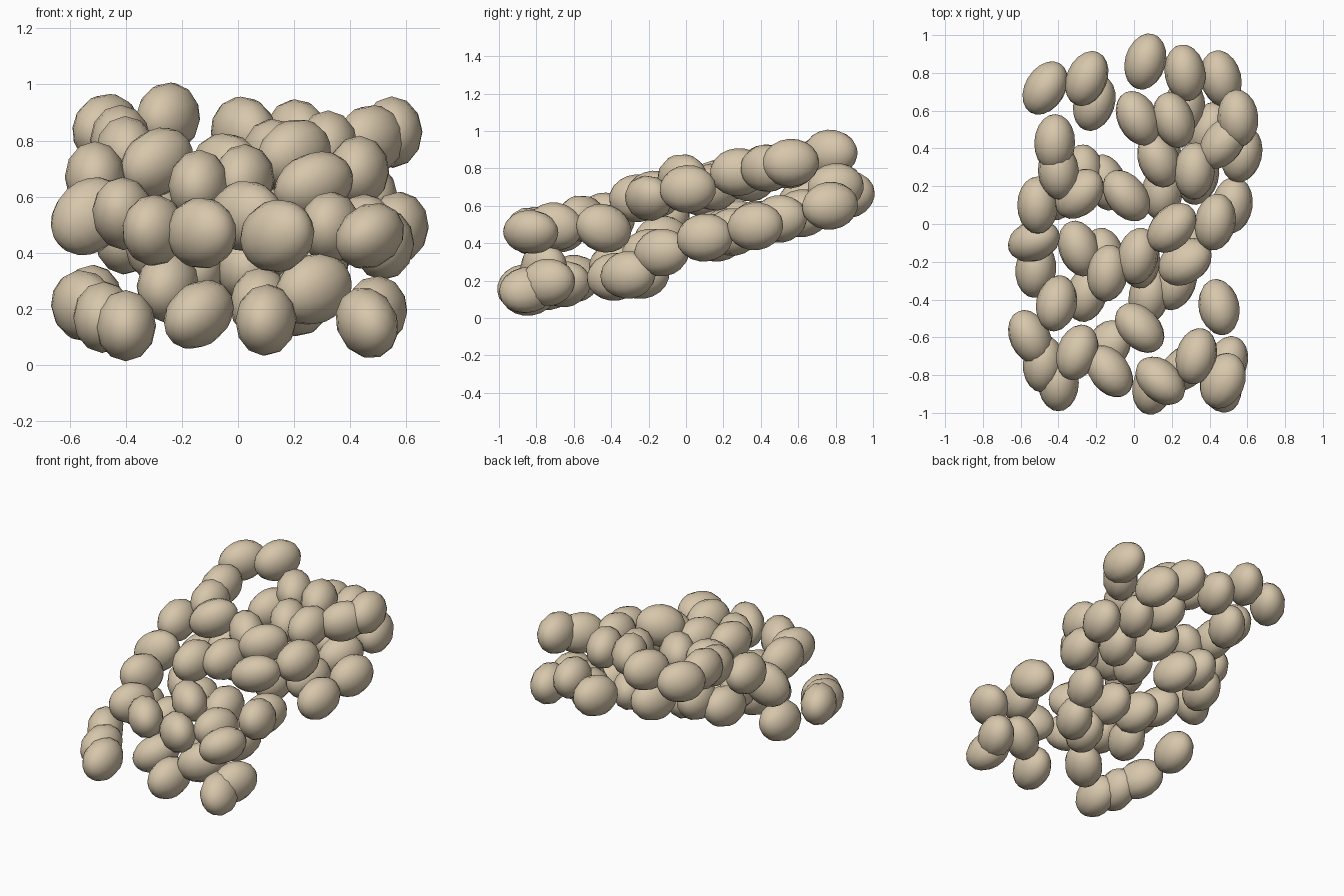
import bpy, math
from mathutils import Matrix, Euler

# Each bead: x, y, z, lean of its long axis toward +x (degrees)
upper = [
    (-.47, .72, .84, 30), (-.25, .77, .88, 22), (.02, .56, .83, -25), (.21, .55, .82, -18),
    (.55, .56, .83, -4), (.47, .43, .80, 35), (-.42, .43, .80, 2), (-.40, .28, .76, -5),
    (-.51, .10, .67, 0), (-.29, .16, .72, 35), (-.04, .15, .70, -38), (.13, .34, .75, -20),
    (.32, .28, .78, 3), (.20, -.02, .75, 42), (.43, .01, .69, 10), (.27, -.20, .64, 48),
    (-.53, -.09, .53, 70), (.02, -.17, .66, 12), (-.14, -.26, .64, 8),
    (-.41, -.42, .54, 12), (.45, -.44, .48, -12), (.03, -.55, .53, -45),
    (-.30, -.68, .48, 20), (-.13, -.78, .47, -38), (.33, -.70, .49, 15), (.47, -.83, .46, 20),
    (.14, -.83, .46, -50)]
lower = [
    (.06, .86, .66, 15), (.27, .80, .70, -8), (.46, .77, .60, -12), (-.21, .64, .62, 18),
    (.27, .62, .56, 0), (.57, .37, .49, 12), (.52, .10, .43, 8), (.15, .17, .43, 5),
    (.34, .25, .46, 15), (.14, .38, .50, -20), (-.15, .22, .46, -15), (-.27, .27, .50, 0),
    (-.40, .17, .45, 10), (-.52, -.24, .23, 5), (-.16, -.17, .35, -10), (-.25, -.37, .28, 15),
    (-.29, -.13, .42, -18), (.08, -.38, .22, 10), (.03, -.19, .35, 0), (.28, -.13, .35, 20),
    (.22, -.31, .23, 20), (-.14, -.65, .18, 20), (-.40, -.84, .14, 0),
    (-.48, -.74, .17, 5), (-.55, -.60, .21, -24), (.10, -.86, .16, 10), (.27, -.76, .27, 50),
    (.46, -.85, .15, -10), (.49, -.74, .19, 20), (.40, .50, .53, 20)]

# Beads visibly tilted in the front view: (x, y) -> (roll, pitch)
tilts = {(-.53, -.09): (0, 42), (.27, -.20): (40, 20), (-.14, -.65): (38, 25),
         (.20, -.02): (18, 12), (-.29, .16): (28, 24), (.47, -.83): (45, 5),
         (.46, -.85): (-20, 14), (.27, -.76): (15, 18), (.14, -.83): (-10, -20),
         (-.41, -.42): (0, -18), (.45, -.44): (0, -18)}

stone = bpy.data.materials.new("stone")
stone.diffuse_color = (.68, .57, .41, 1)


def bead(name, x, y, z, lean, pitch):
    bpy.ops.mesh.primitive_uv_sphere_add(segments=12, ring_count=10, radius=1)
    ob = bpy.context.object
    ob.name = name
    # poles along y, then squash into a slightly flattened egg
    ob.data.transform(Matrix.Rotation(math.radians(90), 4, 'X'))
    ob.data.transform(Matrix.Diagonal((.108, .152, .128, 1)))
    roll, pitch = tilts.get((x, y), (lean * .3, pitch))
    ob.rotation_euler = Euler([math.radians(a) for a in (pitch, roll, -lean)])
    ob.location = (x, y, z)
    ob.data.materials.append(stone)
    bpy.ops.object.shade_smooth()


for i, b in enumerate(upper):
    bead(f"upper_bead_{i}", *b, -8 if b[1] < -.3 else 4)
for i, b in enumerate(lower):
    bead(f"lower_bead_{i}", *b, 8)
